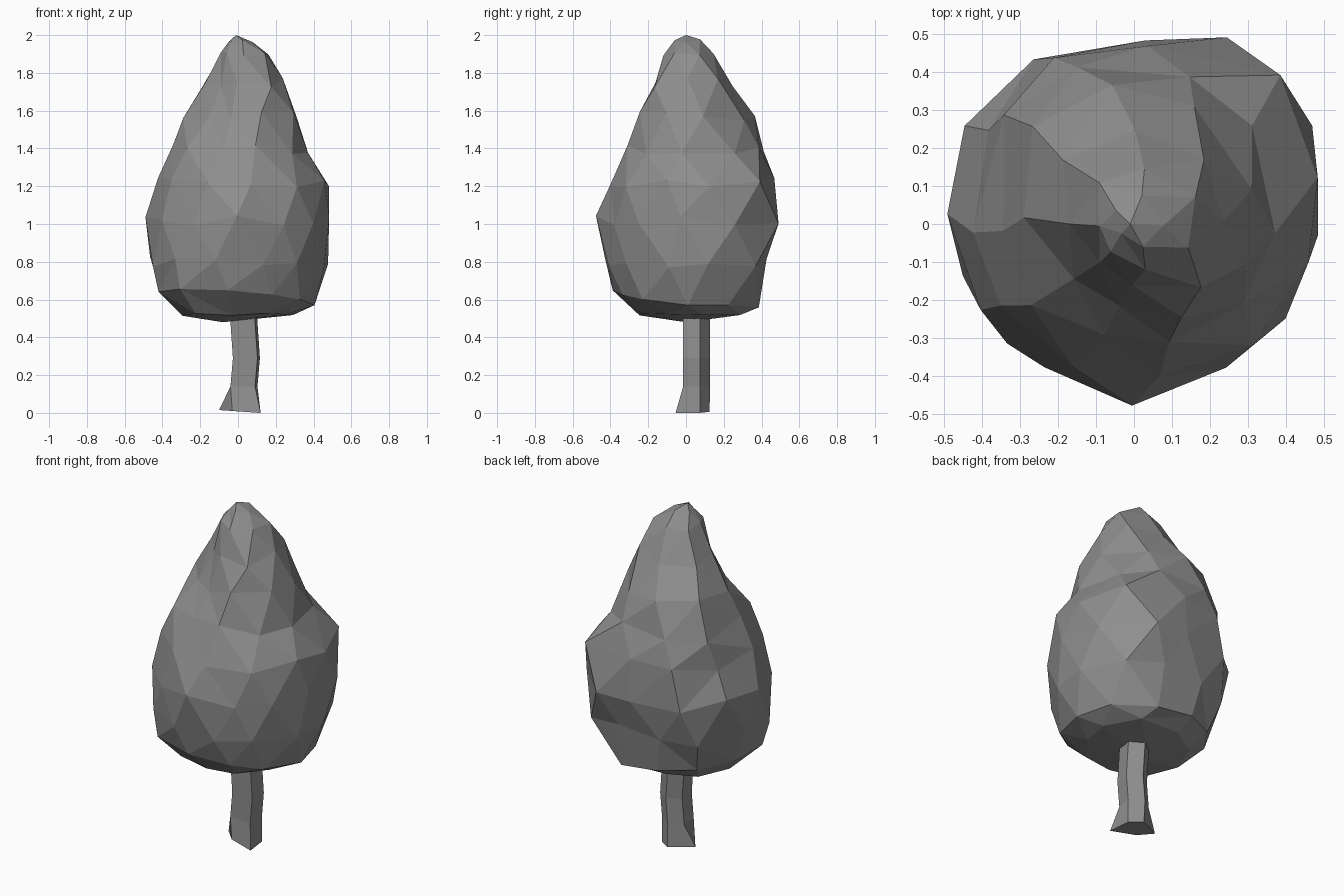
import bpy, bmesh, math, random

random.seed(4)
cube = bpy.data.objects.get("Cube")
if cube:
    bpy.data.objects.remove(cube, do_unlink=True)

grey = bpy.data.materials.new("plain grey")
grey.use_nodes = True
grey.diffuse_color = (0.27, 0.27, 0.27, 1)
bsdf = next(n for n in grey.node_tree.nodes if n.type == 'BSDF_PRINCIPLED')
bsdf.inputs["Base Color"].default_value = grey.diffuse_color
bsdf.inputs["Roughness"].default_value = 0.9


def finish(bm, name):
    """Turn a bmesh into a flat shaded object."""
    bmesh.ops.recalc_face_normals(bm, faces=bm.faces)
    mesh = bpy.data.meshes.new(name)
    bm.to_mesh(mesh)
    bm.free()
    mesh.materials.append(grey)
    obj = bpy.data.objects.new(name, mesh)
    bpy.context.collection.objects.link(obj)
    return obj


def stitch(bm, low, high):
    """Join two rings, which may differ in size, with triangles."""
    a, b = low[0], high[0]
    na, nb = len(a), len(b)
    i = j = 0
    while i < na or j < nb:
        p, q = a[i % na], b[j % nb]
        if j == nb or (i < na and (i + 1) / na + low[1] <= (j + 1) / nb + high[1]):
            i += 1
            bm.faces.new((p, q, a[i % na]))
        else:
            j += 1
            bm.faces.new((p, q, b[j % nb]))


def reach(radii, angle):
    """Radius at an angle, blended between evenly spaced directions."""
    t = (angle / math.tau * len(radii)) % len(radii)
    i = int(t)
    return radii[i] + (radii[(i + 1) % len(radii)] - radii[i]) * (t - i)


# Crown: height, sides, tilt, then radii in hundredths, anticlockwise from +x
rings = [
    (0.52, 9, 0, (27, 37, 28, 29, 30, 30, 24, 28)),
    (0.61, 11, 0.05, (40, 43, 39, 39, 42, 43, 38, 39)),
    (0.80, 12, 0, (47, 50, 42, 47, 46, 44, 42, 45)),
    (1.02, 12, 0, (49, 53, 55, 55, 48, 50, 53, 51, 49, 45, 43, 45, 48, 43, 46, 48)),
    (1.22, 11, 0, (46, 53, 46, 48, 41, 40, 39, 43)),
    (1.40, 10, 0, (36, 40, 41, 44, 35, 33, 29, 35)),
    (1.57, 9, 0, (31, 33, 36, 36, 28, 21, 21, 31)),
    (1.75, 8, 0, (24, 25, 24, 26, 17, 13, 16, 24)),
    (1.90, 7, 0, (16, 18, 13, 14, 9, 9, 11, 15)),
    (1.97, 5, 0, (8, 11, 6, 6, 5, 4, 6, 7)),
]
bm = bmesh.new()
loops = []
for k, (z, sides, tilt, radii) in enumerate(rings):
    twist = 0.5 * ((k + 1) % 2) / sides
    bump = 0.03 if 1 < k < 8 else 0.01
    verts = []
    for s in range(sides):
        a = math.tau * (s / sides + twist) + random.uniform(-0.07, 0.07)
        r = reach(radii, a) / 100 * random.uniform(0.98, 1.04)
        x, y = r * math.cos(a), r * math.sin(a)
        x, y = max(-0.49, min(0.49, x)), max(-0.49, min(0.49, y))
        # The lower rim dips towards the back left corner
        dip = tilt * math.cos(a - 0.87)
        verts.append(bm.verts.new((x, y, z - dip + random.uniform(-bump, bump))))
    loops.append((verts, twist))
for low, high in zip(loops, loops[1:]):
    stitch(bm, low, high)
for loop, point in ((loops[0], (-0.08, 0, 0.48)), (loops[-1], (-0.01, 0, 2))):
    tip = bm.verts.new(point)
    ring = loop[0]
    for i, v in enumerate(ring):
        bm.faces.new((v, ring[(i + 1) % len(ring)], tip))
finish(bm, "crown")

# Trunk: a bent five sided post whose foot flares at two corners
foot = [(-0.03, -0.015), (0.12, -0.055), (0.105, 0.075), (0.035, 0.125), (-0.10, 0.055)]
post = [(-0.035, -0.015), (0.095, -0.015), (0.108, 0.075), (0.035, 0.127), (-0.035, 0.075)]
bm = bmesh.new()
levels = [[bm.verts.new((x, y, 0.008 - 0.07 * x)) for x, y in foot]]
for z, shift in ((0.14, -0.005), (0.29, 0.008), (0.48, -0.005), (0.60, -0.01)):
    levels.append([bm.verts.new((x + shift, y, z)) for x, y in post])
for low, high in zip(levels, levels[1:]):
    for i in range(5):
        j = (i + 1) % 5
        bm.faces.new((low[i], low[j], high[j], high[i]))
bm.faces.new(levels[0])
bm.faces.new(levels[-1])
finish(bm, "trunk")
